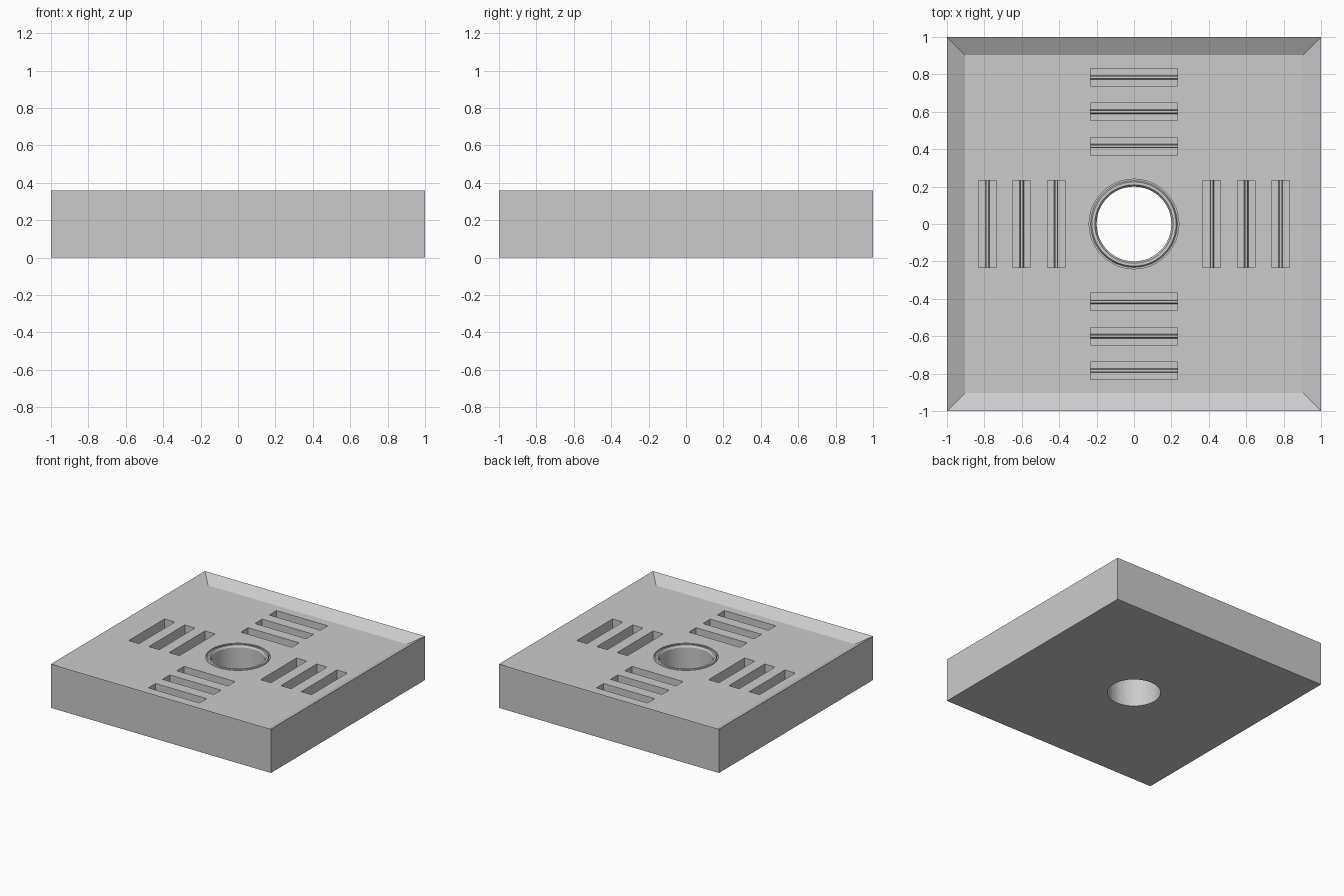
import bpy, bmesh, math

old = bpy.data.objects.get("Cube")
if old:
    bpy.data.objects.remove(old, do_unlink=True)

HEIGHT, FLOOR = 0.36, 0.305
SLOT_FLOOR, FIN_TOP = 0.205, 0.255
SLOT_LEN, SLOT_WIDTH = 0.466, 0.094
SLOT_OFFSETS = (0.416, 0.600, 0.784)
SIDES = 48

grey = bpy.data.materials.new("light grey")
grey.use_nodes = True
grey.diffuse_color = (0.6, 0.6, 0.6, 1)
grey.node_tree.nodes["Principled BSDF"].inputs["Base Color"].default_value = (0.6, 0.6, 0.6, 1)


def finish(bm, name):
    bmesh.ops.recalc_face_normals(bm, faces=bm.faces)
    mesh = bpy.data.meshes.new(name)
    bm.to_mesh(mesh)
    bm.free()
    mesh.materials.append(grey)
    obj = bpy.data.objects.new(name, mesh)
    bpy.context.collection.objects.link(obj)
    return obj


def loft(bm, rings, closed=False):
    """Join equal rings of points; cap the ends, or close into a loop."""
    loops = [[bm.verts.new(p) for p in ring] for ring in rings]
    n = len(loops[0])
    pairs = list(zip(loops, loops[1:]))
    if closed:
        pairs.append((loops[-1], loops[0]))
    else:
        bm.faces.new(loops[0])
        bm.faces.new(loops[-1])
    for a, b in pairs:
        for i in range(n):
            j = (i + 1) % n
            bm.faces.new((a[i], a[j], b[j], b[i]))


def square(half, z):
    return [(sx * half, sy * half, z) for sx, sy in ((-1, -1), (1, -1), (1, 1), (-1, 1))]


def circle(radius, z):
    steps = [2 * math.pi * i / SIDES for i in range(SIDES)]
    return [(radius * math.cos(t), radius * math.sin(t), z) for t in steps]


def cut(target, cutter):
    cutter.hide_render = True
    mod = target.modifiers.new("cut", "BOOLEAN")
    mod.operation = "DIFFERENCE"
    mod.solver = "EXACT"
    mod.object = cutter
    bpy.context.view_layer.objects.active = target
    bpy.ops.object.modifier_apply(modifier=mod.name)
    bpy.data.objects.remove(cutter, do_unlink=True)


# Square tray with a sloped rim
bm = bmesh.new()
loft(bm, [square(1, 0), square(1, HEIGHT), square(0.904, FLOOR)])
tray = finish(bm, "tray")

# Central hole with a bevelled mouth
bm = bmesh.new()
loft(bm, [circle(0.2, -0.1), circle(0.2, 0.29), circle(0.21, FLOOR), circle(0.21, 0.5)])
cut(tray, finish(bm, "hole_cutter"))

# Narrow groove that leaves a ridge around the hole
bm = bmesh.new()
loft(bm, [circle(0.24, 0.4), circle(0.24, 0.29), circle(0.232, 0.29),
          circle(0.225, FLOOR), circle(0.225, 0.4)], closed=True)
cut(tray, finish(bm, "groove_cutter"))

# Slots on all four sides, each with a thin tapered fin along the bottom
w, e = SLOT_WIDTH / 2, SLOT_LEN / 2
profile = [(-w, 0.4), (-w, SLOT_FLOOR), (-0.011, SLOT_FLOOR), (-0.007, FIN_TOP),
           (0.007, FIN_TOP), (0.011, SLOT_FLOOR), (w, SLOT_FLOOR), (w, 0.4)]
bm = bmesh.new()
for quarter in range(4):
    c, s = math.cos(quarter * math.pi / 2), math.sin(quarter * math.pi / 2)
    for offset in SLOT_OFFSETS:
        loft(bm, [[((offset + u) * c - v * s, (offset + u) * s + v * c, z)
                   for u, z in profile] for v in (-e, e)])
cut(tray, finish(bm, "slot_cutter"))
